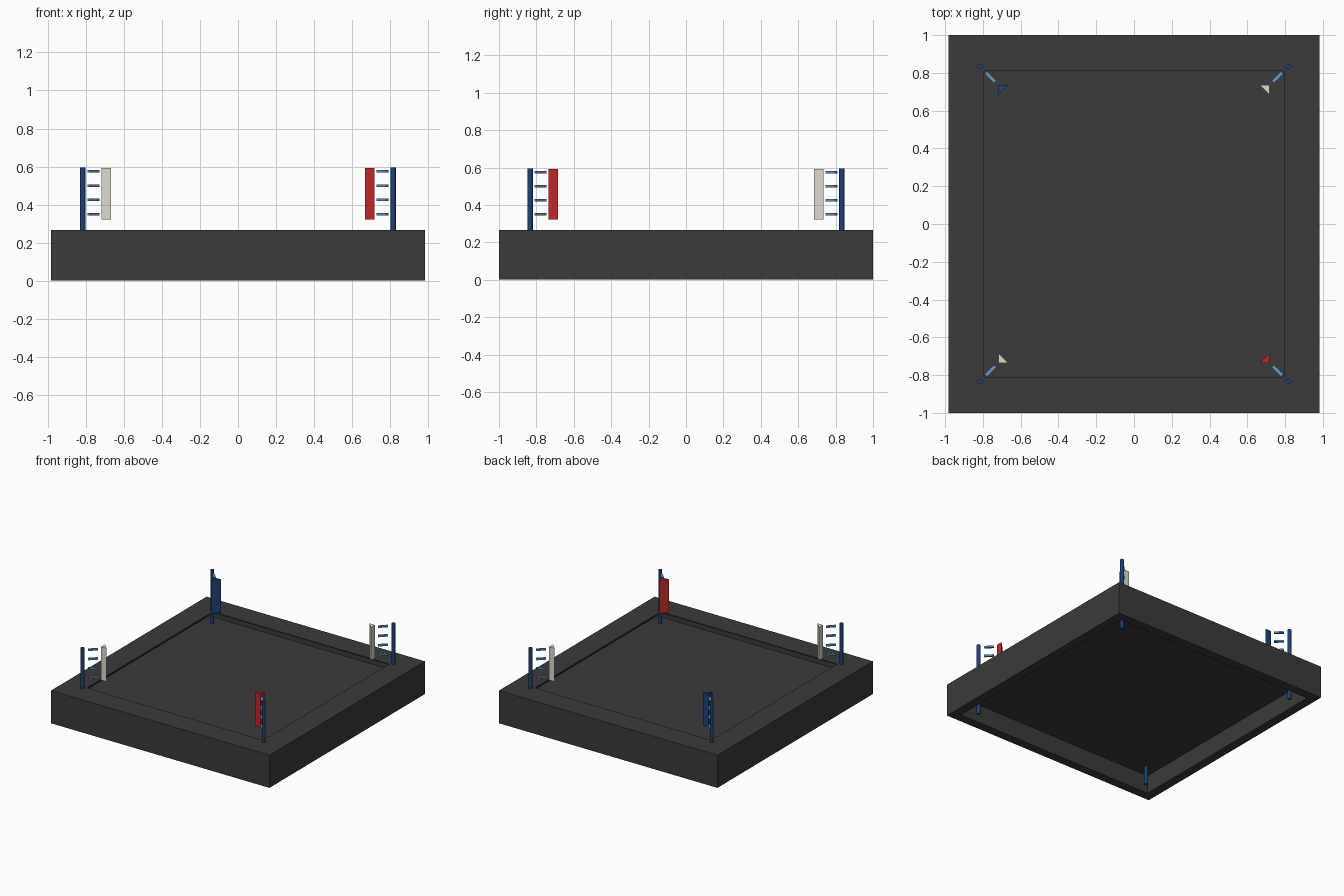
import bpy, bmesh
from mathutils import Vector

cube = bpy.data.objects.get("Cube")
if cube:
    bpy.data.objects.remove(cube, do_unlink=True)


def material(name, rgb):
    mat = bpy.data.materials.new(name)
    mat.use_nodes = True
    color = (*rgb, 1)
    mat.diffuse_color = color
    mat.node_tree.nodes["Principled BSDF"].inputs["Base Color"].default_value = color
    return mat


charcoal = material("charcoal", (0.043, 0.043, 0.043))
navy = material("navy_blue", (0.013, 0.052, 0.18))
steel_blue = material("steel_blue", (0.13, 0.33, 0.58))
red = material("red", (0.53, 0.022, 0.023))
cream = material("cream", (0.74, 0.71, 0.63))


def finish(name, bm, mat):
    bmesh.ops.recalc_face_normals(bm, faces=bm.faces)
    mesh = bpy.data.meshes.new(name)
    bm.to_mesh(mesh)
    bm.free()
    mesh.materials.append(mat)
    obj = bpy.data.objects.new(name, mesh)
    bpy.context.collection.objects.link(obj)
    return obj


def post(name, x, y, height, radius, mat):
    bm = bmesh.new()
    bmesh.ops.create_cone(bm, cap_ends=True, segments=16, radius1=radius,
                          radius2=radius, depth=height)
    bmesh.ops.translate(bm, verts=bm.verts, vec=(x, y, height / 2))
    obj = finish(name, bm, mat)
    for p in obj.data.polygons:
        p.use_smooth = len(p.vertices) == 4


def bar(name, start, end, width, height, mat):
    start, end = Vector(start), Vector(end)
    axis = end - start
    bm = bmesh.new()
    bmesh.ops.create_cube(bm, size=1)
    bmesh.ops.scale(bm, verts=bm.verts, vec=(width, height, axis.length))
    bmesh.ops.rotate(bm, verts=bm.verts,
                     matrix=axis.to_track_quat("Z", "Y").to_matrix())
    bmesh.ops.translate(bm, verts=bm.verts, vec=(start + end) / 2)
    finish(name, bm, mat)


def prism(name, outline, bottom, top, mat):
    bm = bmesh.new()
    face = bm.faces.new([bm.verts.new((x, y, bottom)) for x, y in outline])
    grown = bmesh.ops.extrude_face_region(bm, geom=[face], use_keep_orig=True)
    verts = [g for g in grown["geom"] if isinstance(g, bmesh.types.BMVert)]
    bmesh.ops.translate(bm, verts=verts, vec=(0, 0, top - bottom))
    finish(name, bm, mat)


def rectangle(inset):
    x, y = 0.983 - inset, 1 - inset
    return [(-x, -y), (x, -y), (x, y), (-x, y)]


def frame(name, profile, mat):
    """Sweep a closed (inset, height) profile around the platform outline."""
    bm = bmesh.new()
    loops = [[bm.verts.new((x, y, z)) for x, y in rectangle(inset)]
             for inset, z in profile]
    for a, b in zip(loops, loops[1:] + loops[:1]):
        for i in range(4):
            j = (i + 1) % 4
            bm.faces.new((a[i], a[j], b[j], b[i]))
    finish(name, bm, mat)


# Platform: hollow skirt with a thin overhanging lip, and a sunken floor
frame("platform_skirt", [(0, 0), (0, 0.266), (0.189, 0.266), (0.189, 0.258),
                         (0.074, 0.258), (0.074, 0)], charcoal)
prism("platform_floor", rectangle(0.074), 0.15, 0.158, charcoal)

# Corners: post, four tie bars and a wedge-shaped pad
corners = (("front_right", -1, -1, cream), ("front_left", 1, -1, red),
           ("back_right", -1, 1, navy), ("back_left", 1, 1, cream))
for label, sx, sy, pad_mat in corners:
    post(label + "_post", sx * 0.816, sy * 0.833, 0.595, 0.014, navy)
    for i in range(4):
        z = 0.349 + i * 0.0755
        bar(f"{label}_tie_bar_{i + 1}", (sx * 0.785, sy * 0.803, z),
            (sx * 0.734, sy * 0.752, z), 0.018, 0.013, steel_blue)
    prism(label + "_pad", [(sx * 0.718, sy * 0.735), (sx * 0.667, sy * 0.735),
                           (sx * 0.718, sy * 0.684)], 0.321, 0.592, pad_mat)
